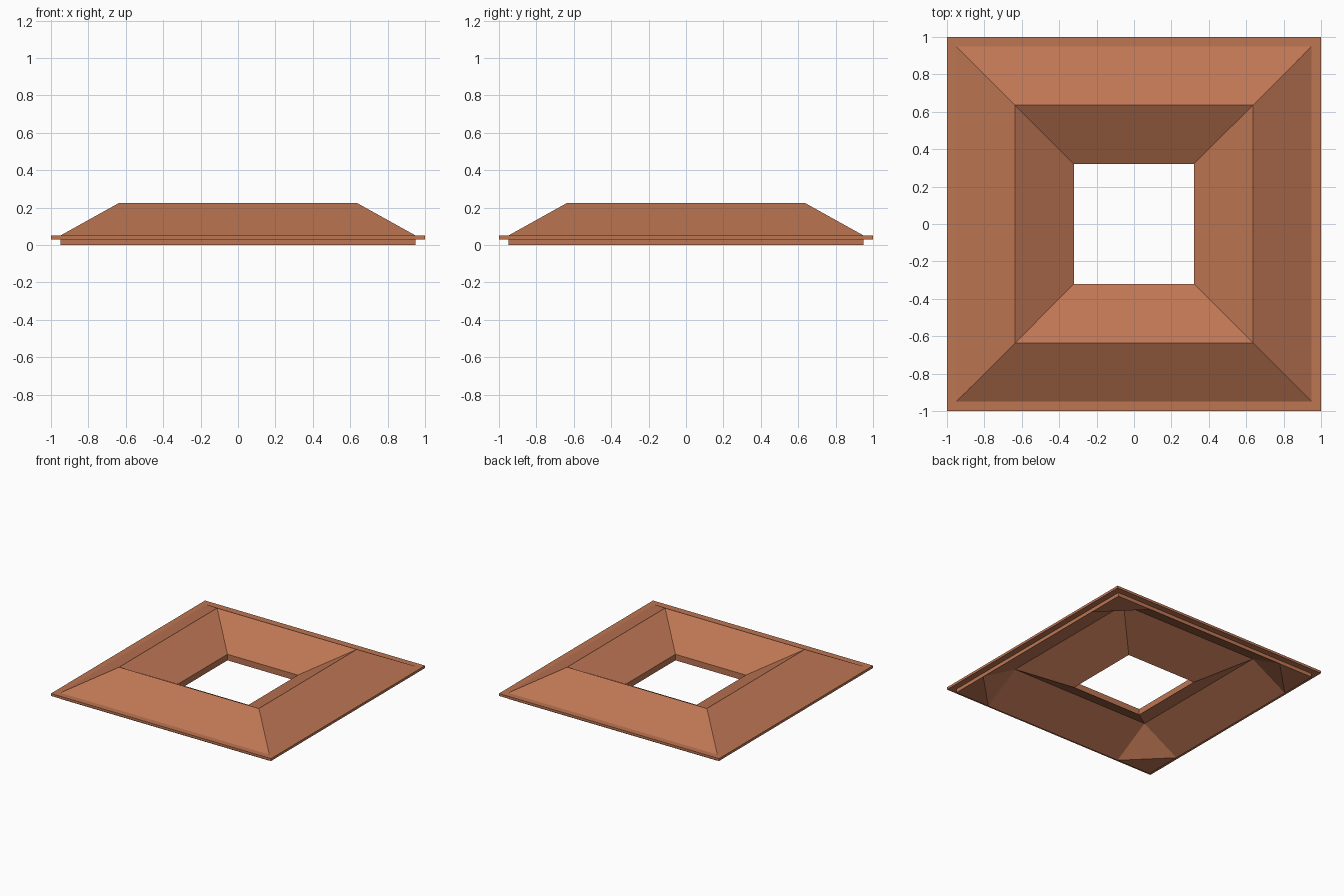
import bpy, bmesh

if "Cube" in bpy.data.objects:
    bpy.data.objects.remove(bpy.data.objects["Cube"])

# One terracotta colour for the whole roof
mat = bpy.data.materials.new("terracotta")
mat.diffuse_color = (0.515, 0.181, 0.087, 1)
mat.use_nodes = True
mat.node_tree.nodes["Principled BSDF"].inputs["Base Color"].default_value = mat.diffuse_color


def make_object(name, bm):
    mesh = bpy.data.meshes.new(name)
    bm.to_mesh(mesh)
    bm.free()
    mesh.materials.append(mat)
    obj = bpy.data.objects.new(name, mesh)
    bpy.context.collection.objects.link(obj)
    return obj


CORNERS = [(1, 1), (-1, 1), (-1, -1), (1, -1)]
INNER, RIDGE, WALL, EAVE = 0.32, 0.635, 0.95, 1.0
UNDER = 0.18  # underside height of the ridge

# Courtyard roof: closed cross-section (half-width, height) swept round a square
profile = [(INNER, 0), (INNER, 0.05), (RIDGE, 0.225), (WALL, 0.05), (EAVE, 0.05),
           (EAVE, 0.03), (WALL, 0.03), (WALL, 0), (RIDGE, UNDER)]
bm = bmesh.new()
rings = [[bm.verts.new((sx * r, sy * r, z)) for sx, sy in CORNERS] for r, z in profile]
for i, ring in enumerate(rings):
    nxt = rings[(i + 1) % len(rings)]
    for k in range(4):
        j = (k + 1) % 4
        bm.faces.new((ring[k], ring[j], nxt[j], nxt[k]))
bmesh.ops.recalc_face_normals(bm, faces=bm.faces)
make_object("courtyard_roof", bm)

# Corner gussets: sloped facet and flat triangle filling each corner underneath
bm = bmesh.new()
for sx, sy in CORNERS:
    top, a, b, c = [bm.verts.new((sx * x, sy * y, z)) for x, y, z in (
        (RIDGE, RIDGE, UNDER), (WALL, RIDGE, 0), (RIDGE, WALL, 0), (WALL, WALL, 0))]
    for tri in ((top, a, b), (a, c, b)):
        face = bm.faces.new(tri)
        face.normal_update()
        if face.normal.z > 0:
            face.normal_flip()
make_object("corner_gussets", bm)
